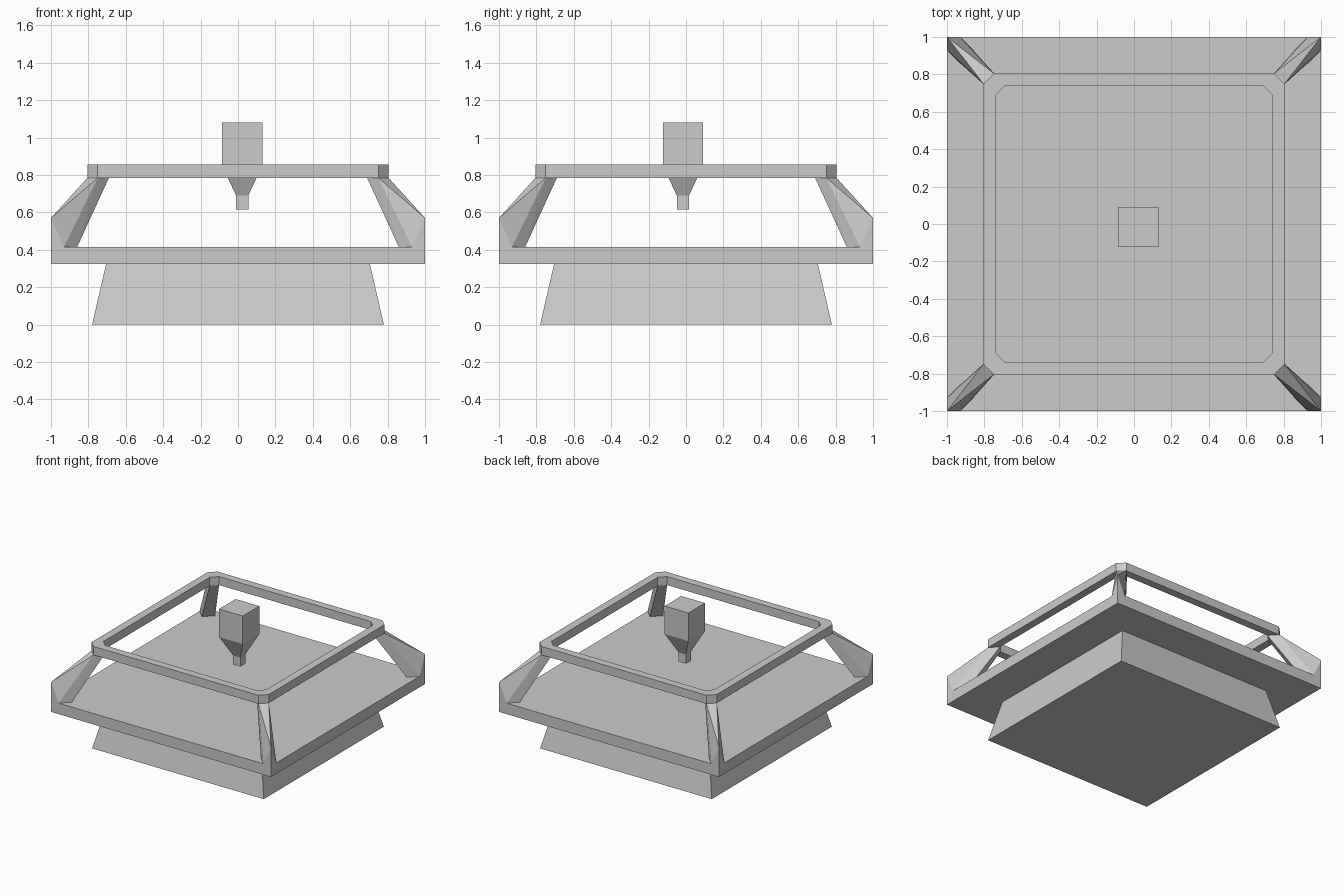
import bpy, bmesh

if "Cube" in bpy.data.objects:
    bpy.data.objects.remove(bpy.data.objects["Cube"])


def new_object(name, bm):
    bmesh.ops.recalc_face_normals(bm, faces=bm.faces[:])
    mesh = bpy.data.meshes.new(name)
    bm.to_mesh(mesh)
    bm.free()
    obj = bpy.data.objects.new(name, mesh)
    bpy.context.collection.objects.link(obj)
    return obj


def square_loft(name, sections, cx=0, cy=0):
    """Closed stack of square sections given as (half width, z)."""
    bm = bmesh.new()
    rings = [[bm.verts.new((cx + sx * h, cy + sy * h, z))
              for sx, sy in ((-1, -1), (1, -1), (1, 1), (-1, 1))]
             for h, z in sections]
    for a, b in zip(rings, rings[1:]):
        for i in range(4):
            j = (i + 1) % 4
            bm.faces.new((a[i], a[j], b[j], b[i]))
    bm.faces.new(rings[0])
    bm.faces.new(rings[-1])
    return new_object(name, bm)


def chamfered_square(h, k):
    """Octagon outline: half width h, corners cut back to k."""
    return [(h, -k), (h, k), (k, h), (-k, h), (-h, k), (-h, -k), (-k, -h), (k, -h)]


# Tapered foot and overhanging plate
square_loft("tapered_base", [(0.78, 0), (0.705, 0.325)])
square_loft("base_plate", [(1.0, 0.325), (1.0, 0.415)])

# Upper rim frame with cut corners
bm = bmesh.new()
loops = [[bm.verts.new((x, y, z)) for x, y in chamfered_square(h, k)]
         for h, k, z in ((0.805, 0.75, 0.785), (0.805, 0.75, 0.855),
                         (0.74, 0.69, 0.855), (0.74, 0.69, 0.785))]
for a, b in zip(loops, loops[1:] + loops[:1]):
    for i in range(8):
        j = (i + 1) % 8
        bm.faces.new((a[i], a[j], b[j], b[i]))
new_object("upper_rim", bm)

# Leaning corner posts: hull of one half's points, mirrored over the diagonal
half_post = [(0.93, 1.0, 0.415), (0.86, 0.93, 0.415),
             (0.75, 0.805, 0.785), (0.69, 0.74, 0.785)]
points = half_post + [(y, x, z) for x, y, z in half_post]
points += [(1, 1, 0.415), (1, 1, 0.57)]
for side, sx in (("left", -1), ("right", 1)):
    for end, sy in (("front", -1), ("back", 1)):
        bm = bmesh.new()
        for x, y, z in points:
            bm.verts.new((sx * x, sy * y, z))
        bmesh.ops.convex_hull(bm, input=bm.verts[:])
        bmesh.ops.dissolve_limit(bm, angle_limit=0.02, verts=bm.verts[:], edges=bm.edges[:])
        new_object(f"{end}_{side}_post", bm)

# Floating nozzle block, slightly off centre
square_loft("nozzle", [(0.0325, 0.615), (0.0325, 0.69), (0.1075, 0.85), (0.1075, 1.08)],
            cx=0.0225, cy=-0.0165)
